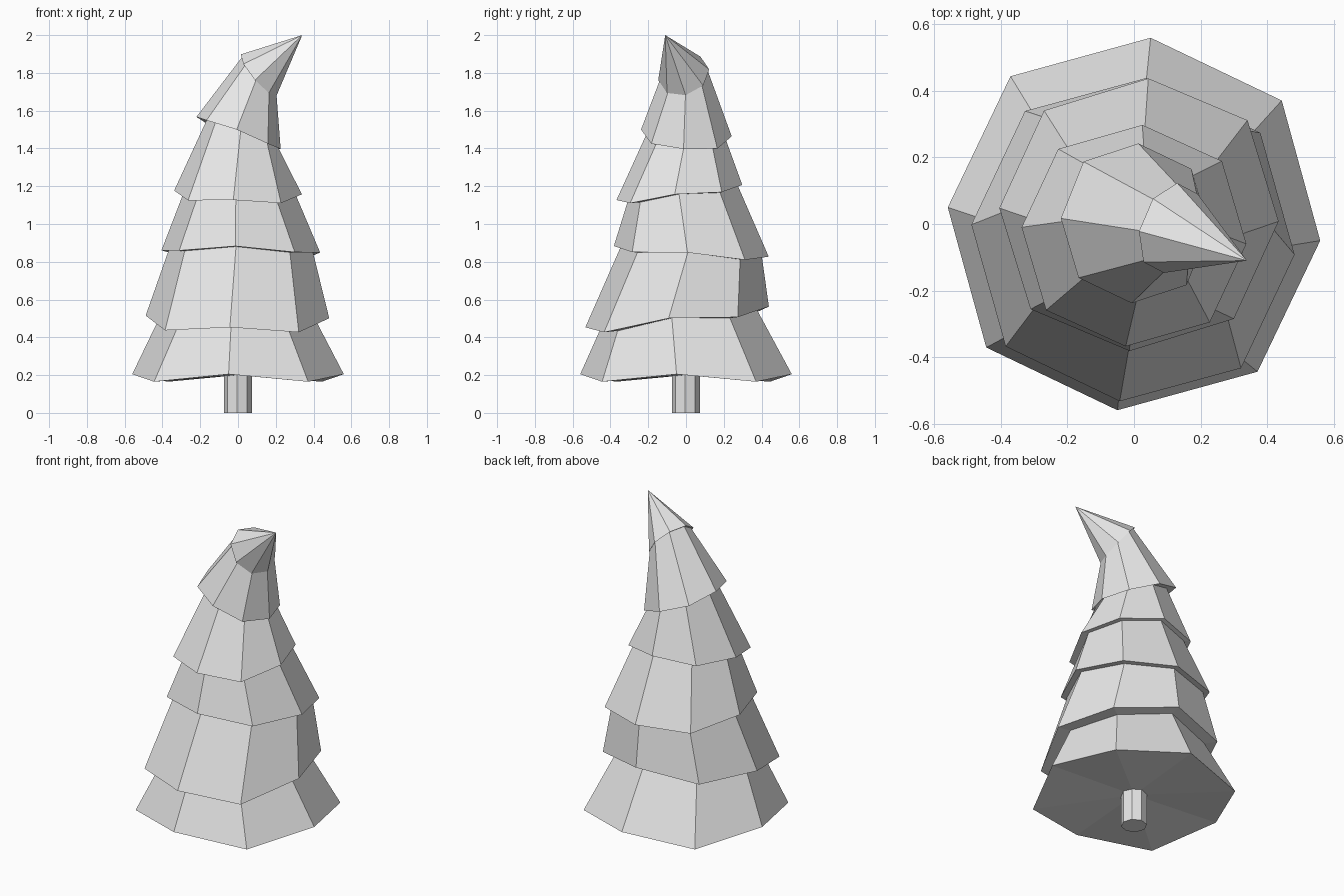
import bpy
import bmesh
import math
from mathutils import Vector

SIDES = 8

cube = bpy.data.objects.get("Cube")
if cube:
    bpy.data.objects.remove(cube, do_unlink=True)

# Single material
grey = bpy.data.materials.new("light_grey")
grey.use_nodes = True
colour = (0.8, 0.8, 0.8, 1.0)
grey.diffuse_color = colour
grey.node_tree.nodes["Principled BSDF"].inputs["Base Color"].default_value = colour


def make_object(name, bm):
    bmesh.ops.recalc_face_normals(bm, faces=bm.faces)
    mesh = bpy.data.meshes.new(name)
    bm.to_mesh(mesh)
    bm.free()
    mesh.materials.append(grey)
    obj = bpy.data.objects.new(name, mesh)
    bpy.context.collection.objects.link(obj)
    return obj


def ring(bm, centre, across, along, droop=0.0, corner=1.0):
    """Tilted octagon; every second corner is pushed out and droops."""
    verts = []
    for i in range(SIDES):
        a = math.tau * i / SIDES
        odd = i % 2
        point = (across * math.cos(a) + along * math.sin(a)) * (corner if odd else 1)
        point = point + centre + Vector((0, 0, -droop if odd else droop))
        verts.append(bm.verts.new(point))
    return verts


def bridge(bm, low, high):
    for i in range(SIDES):
        j = (i + 1) % SIDES
        bm.faces.new((low[i], low[j], high[j], high[i]))


def fan(bm, loop, tip):
    apex = bm.verts.new(tip)
    for i in range(SIDES):
        bm.faces.new((loop[i], loop[(i + 1) % SIDES], apex))


# Tiers: centre, half-axis towards +x, half-axis towards +y, droop, neck scale, neck shift
tiers = [
    ((0, 0, .185), (.56, -.05, 0), (.05, .56, 0), .02, 1, (0, 0, 0)),
    ((-.003, -.047, .49), (.486, -.045, -.007), (.04, .486, .055), .018, .84, (0, .01, 0)),
    ((.015, .028, .845), (.42, -.02, -.006), (.028, .41, -.028), .01, .91, (0, 0, 0)),
    ((0, -.035, 1.157), (.338, -.025, -.01), (.025, .333, .04), .01, .87, (.01, .02, 0)),
    ((.003, .002, 1.478), (.223, -.015, -.085), (.01, .24, -.018), .004, .84, (.02, 0, 0)),
    ((.11, -.012, 1.79), (.095, .01, -.108), (.02, .135, .028), 0, .93, (.005, 0, 0)),
]

# Foliage: one stepped shell, with a lip and a tucked-in neck at each tier
bm = bmesh.new()
previous = None
for centre, across, along, droop, neck, shift in tiers:
    c, u, v = Vector(centre), Vector(across), Vector(along)
    corner = 1.03 if droop else 1.0
    lip = ring(bm, c, u, v, droop, corner)
    if previous is None:
        fan(bm, lip, (0, 0, .2))
    else:
        inner = ring(bm, c + Vector(shift), u * neck, v * neck, droop, corner)
        bridge(bm, previous, inner)
        bridge(bm, inner, lip)
    previous = lip
fan(bm, previous, (.34, -.11, 2))
make_object("foliage", bm)

# Trunk
bm = bmesh.new()
u, v = Vector((.073, -.006, 0)), Vector((.006, .073, 0))
foot = ring(bm, Vector((0, 0, 0)), u, v)
top = ring(bm, Vector((0, 0, .2)), u, v)
bridge(bm, foot, top)
bm.faces.new(foot)
bm.faces.new(top)
make_object("trunk", bm)
